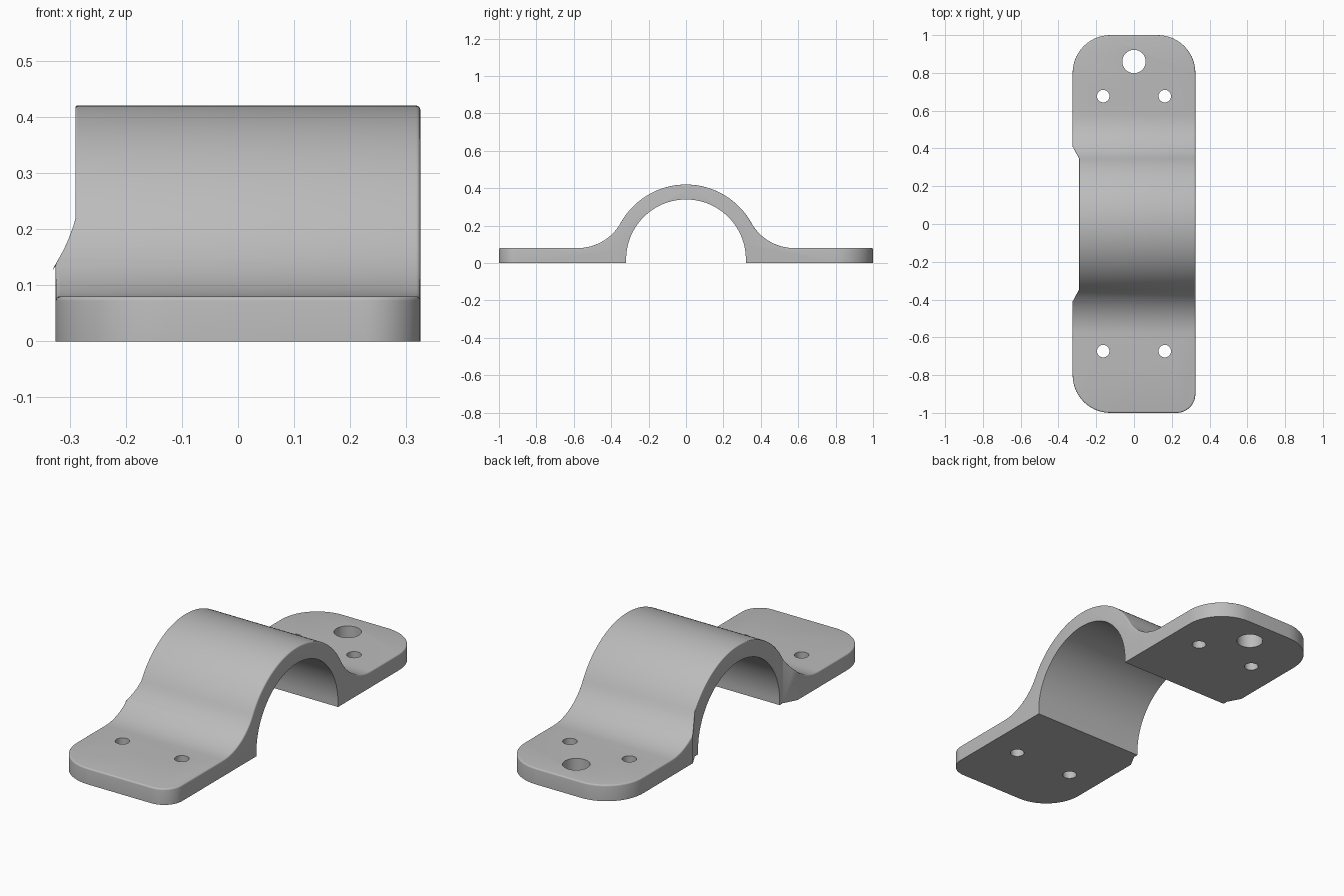
import bpy, bmesh
from math import sin, cos, pi, atan2, hypot

cube = bpy.data.objects.get("Cube")
if cube:
    bpy.data.objects.remove(cube)

metal = bpy.data.materials.new("grey metal")
metal.use_nodes = True
grey = (0.5, 0.5, 0.5, 1)
metal.diffuse_color = grey
metal.node_tree.nodes["Principled BSDF"].inputs["Base Color"].default_value = grey


def arc(cx, cy, r, a0, a1, n):
    return [(cx + r * cos(a0 + (a1 - a0) * i / n),
             cy + r * sin(a0 + (a1 - a0) * i / n)) for i in range(n + 1)]


def prism(name, points, place, depth):
    """Extrude a closed outline; place maps each 2D point to 3D."""
    bm = bmesh.new()
    face = bm.faces.new([bm.verts.new(place(a, b)) for a, b in points])
    out = bmesh.ops.extrude_face_region(bm, geom=[face])["geom"]
    bmesh.ops.translate(bm, vec=depth, verts=[v for v in out if isinstance(v, bmesh.types.BMVert)])
    bmesh.ops.recalc_face_normals(bm, faces=bm.faces)
    mesh = bpy.data.meshes.new(name)
    bm.to_mesh(mesh)
    bm.free()
    mesh.materials.append(metal)
    ob = bpy.data.objects.new(name, mesh)
    bpy.context.collection.objects.link(ob)
    return ob


def boolean(ob, cutter, operation):
    mod = ob.modifiers.new(operation.title(), 'BOOLEAN')
    mod.operation, mod.object, mod.solver = operation, cutter, 'EXACT'
    cutter.hide_render = True
    cutter.hide_set(True)
    return mod


# Side profile: flanges, fillets and the arch over the pipe
HALF, THICK, MID = 0.325, 0.08, 0.02
R_IN, R_OUT, R_FIL, Y_FIL = 0.32, 0.40, 0.265, 0.58
z_fil = THICK + R_FIL
lean = atan2(z_fil - MID, Y_FIL)
outer = arc(0, MID, R_OUT, pi / 2, lean, 24)
fillet = arc(Y_FIL, z_fil, R_FIL, pi + lean, 1.5 * pi, 16)[1:]
inner = [(R_IN, 0)] + arc(0, MID, R_IN, 0, pi / 2, 32)
half = outer + fillet + [(1.1, THICK), (1.1, 0)] + inner
top_half, low_half = half[:-len(inner)], inner
profile = (top_half + low_half + [(-y, z) for y, z in reversed(low_half[:-1])]
           + [(-y, z) for y, z in reversed(top_half[1:])])
strap = prism("pipe_strap", profile, lambda y, z: (-0.5, y, z), (1, 0, 0))

# Plan outline: rounded corners and a shallow relief on the right side
outline = []
for sx, sy, r, a in ((1, -1, 0.1, -pi / 2), (1, 1, 0.2, 0),
                     (-1, 1, 0.2, pi / 2), (-1, -1, 0.2, pi)):
    outline += arc(sx * (HALF - r), sy * (1 - r), r, a, a + pi / 2, 14)
    if (sx, sy) == (-1, 1):
        outline += [(-HALF, 0.41), (-0.29, 0.345), (-0.29, -0.345), (-HALF, -0.41)]
plan = prism("plan_cutter", outline, lambda x, y: (x, y, -0.2), (0, 0, 1))

# Trim the strap to the outline and make it permanent
boolean(strap, plan, 'INTERSECT')
bpy.context.view_layer.update()
trimmed = bpy.data.meshes.new_from_object(
    strap.evaluated_get(bpy.context.evaluated_depsgraph_get()))
strap.modifiers.clear()
strap.data = trimmed
bpy.data.objects.remove(plan)

# Mark the upper rim for rounding, finer along the relief
bm = bmesh.new()
bm.from_mesh(trimmed)
bmesh.ops.remove_doubles(bm, verts=bm.verts, dist=0.0002)
weight = bm.edges.layers.float.new("bevel_weight_edge")
for e in bm.edges:
    if len(e.link_faces) != 2:
        continue
    low, high = sorted(f.normal.z for f in e.link_faces)
    mid = (e.verts[0].co + e.verts[1].co) / 2
    if abs(low) < 0.02 and high > 0.2 and mid.z > 0.07:
        relief = mid.x < 0 and abs(mid.y) < 0.41
        e[weight] = 0.5 if relief else 1
bm.to_mesh(trimmed)
bm.free()
bevel = strap.modifiers.new("Rim", 'BEVEL')
bevel.limit_method = 'WEIGHT'
bevel.width = 0.02
bevel.segments = 4

# Screw holes and the larger mounting hole
holes = [(0, 0.86, 0.062)] + [(x, y, 0.033) for x in (-0.163, 0.163) for y in (-0.673, 0.677)]
cutters = []
for x, y, r in holes:
    cutter = prism("hole_cutter", arc(x, y, r, 0, 2 * pi, 32)[:-1],
                   lambda a, b: (a, b, -0.1), (0, 0, 0.4))
    boolean(strap, cutter, 'DIFFERENCE')
    cutters.append(cutter)
bpy.context.view_layer.update()
finished = bpy.data.meshes.new_from_object(
    strap.evaluated_get(bpy.context.evaluated_depsgraph_get()))
strap.modifiers.clear()
strap.data = finished
for cutter in cutters:
    bpy.data.objects.remove(cutter)

bpy.context.view_layer.objects.active = strap
strap.select_set(True)
bpy.ops.object.shade_smooth_by_angle(angle=0.5)
